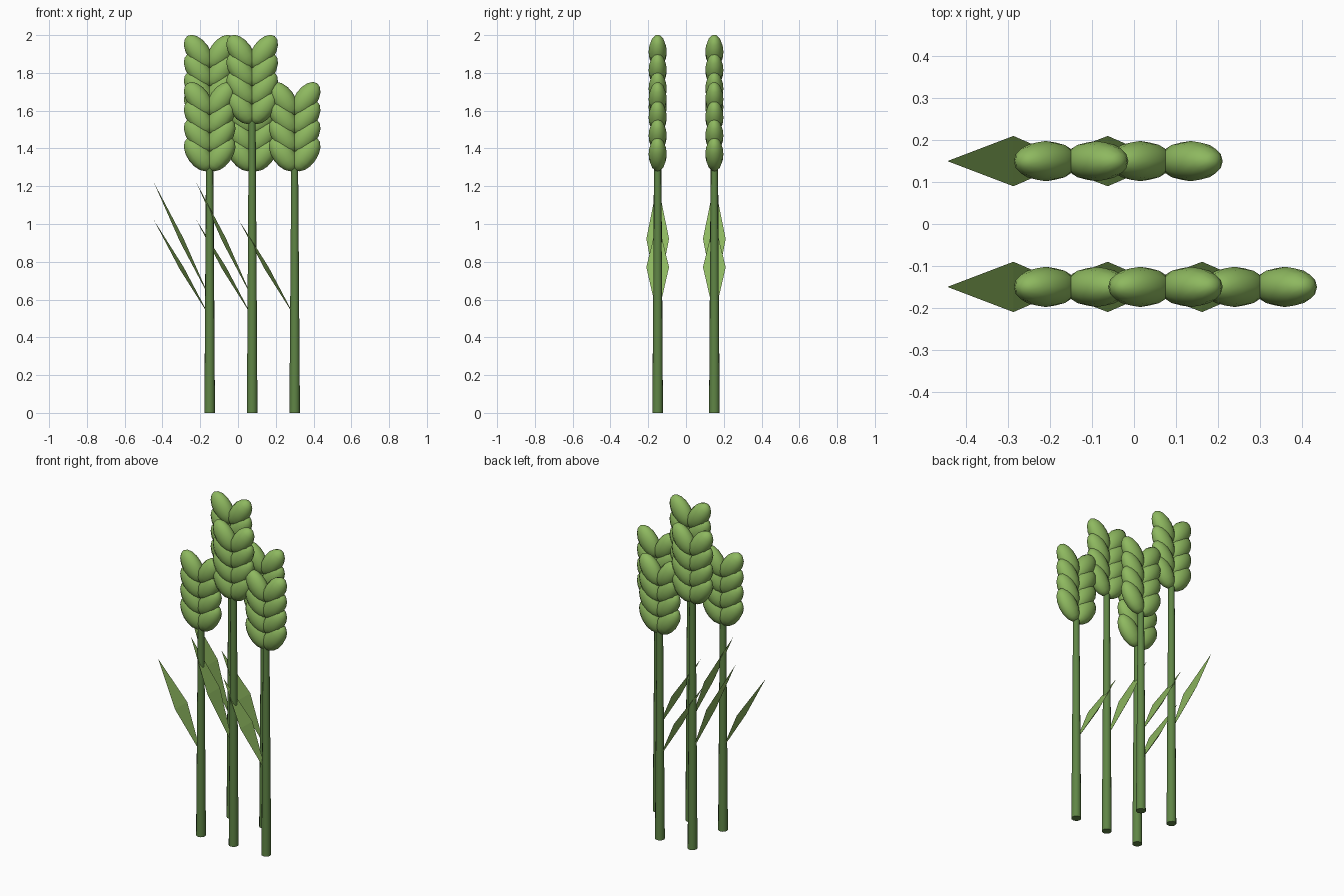
import bpy
import bmesh
from math import radians
from mathutils import Matrix, Vector

cube = bpy.data.objects.get("Cube")
if cube:
    bpy.data.objects.remove(cube, do_unlink=True)


def make_material(name, colour):
    mat = bpy.data.materials.new(name)
    mat.use_nodes = True
    mat.diffuse_color = (*colour, 1)
    mat.node_tree.nodes["Principled BSDF"].inputs["Base Color"].default_value = (*colour, 1)
    return mat


LIGHT_GREEN = make_material("light green", (0.27, 0.48, 0.115))
STEM_GREEN = make_material("stem green", (0.115, 0.235, 0.06))


def finish(bm, name, mat, location, smooth=True):
    bmesh.ops.recalc_face_normals(bm, faces=bm.faces)
    mesh = bpy.data.meshes.new(name)
    bm.to_mesh(mesh)
    bm.free()
    mesh.materials.append(mat)
    obj = bpy.data.objects.new(name, mesh)
    bpy.context.collection.objects.link(obj)
    obj.location = location
    if smooth:
        bpy.ops.object.select_all(action="DESELECT")
        obj.select_set(True)
        bpy.context.view_layer.objects.active = obj
        bpy.ops.object.shade_smooth_by_angle(angle=radians(50))


# Tapered stem, reaching a little way into the ear
def stem(name, location, height):
    bm = bmesh.new()
    bmesh.ops.create_cone(bm, cap_ends=True, segments=12, radius1=0.028, radius2=0.018,
                          depth=height, matrix=Matrix.Translation((0, 0, height / 2)))
    finish(bm, name, STEM_GREEN, location)


# Pointed blade: flat folded top with a shallow keel below
def leaf(name, location, stretch):
    bm = bmesh.new()
    base, tip = Vector((0, 0, 0.51)), Vector((-0.295, 0, 1.02))
    middle = (base + tip) / 2
    bulge = Vector((0.01, 0, 0.006))
    points = [base, tip, middle + bulge + Vector((0, 0.06, 0)),
              middle + bulge - Vector((0, 0.06, 0)), middle - bulge]
    b, t, left, right, keel = [bm.verts.new((p.x, p.y, p.z * stretch)) for p in points]
    for face in ((b, left, right), (t, right, left), (b, keel, left),
                 (b, right, keel), (t, left, keel), (t, keel, right)):
        bm.faces.new(face)
    finish(bm, name, LIGHT_GREEN, location, smooth=False)


# Ear of four pairs of grains leaning outwards
def ear(name, location, bottom):
    bm = bmesh.new()
    for row in range(4):
        for side in (-1, 1):
            place = Matrix.Translation((side * 0.06, 0, bottom + 0.09 + row * 0.097))
            lean = Matrix.Rotation(radians(35 * side), 4, "Y")
            size = Matrix.Diagonal((0.06, 0.048, 0.103, 1))
            bmesh.ops.create_uvsphere(bm, u_segments=12, v_segments=8, radius=1,
                                      matrix=place @ lean @ size)
    finish(bm, name, LIGHT_GREEN, location)


# Two rows of short and tall plants
plants = [("front_right", -0.15, -0.15, False), ("front_middle", 0.075, -0.15, True),
          ("front_left", 0.30, -0.15, False), ("back_right", -0.15, 0.15, True),
          ("back_left", 0.075, 0.15, False)]
for label, x, y, tall in plants:
    stretch = 1.195 if tall else 1.0
    bottom = 1.28 * stretch
    spot = (x, y, 0)
    stem(label + "_stem", spot, bottom + 0.06)
    leaf(label + "_leaf", spot, stretch)
    ear(label + "_ear", spot, bottom)
